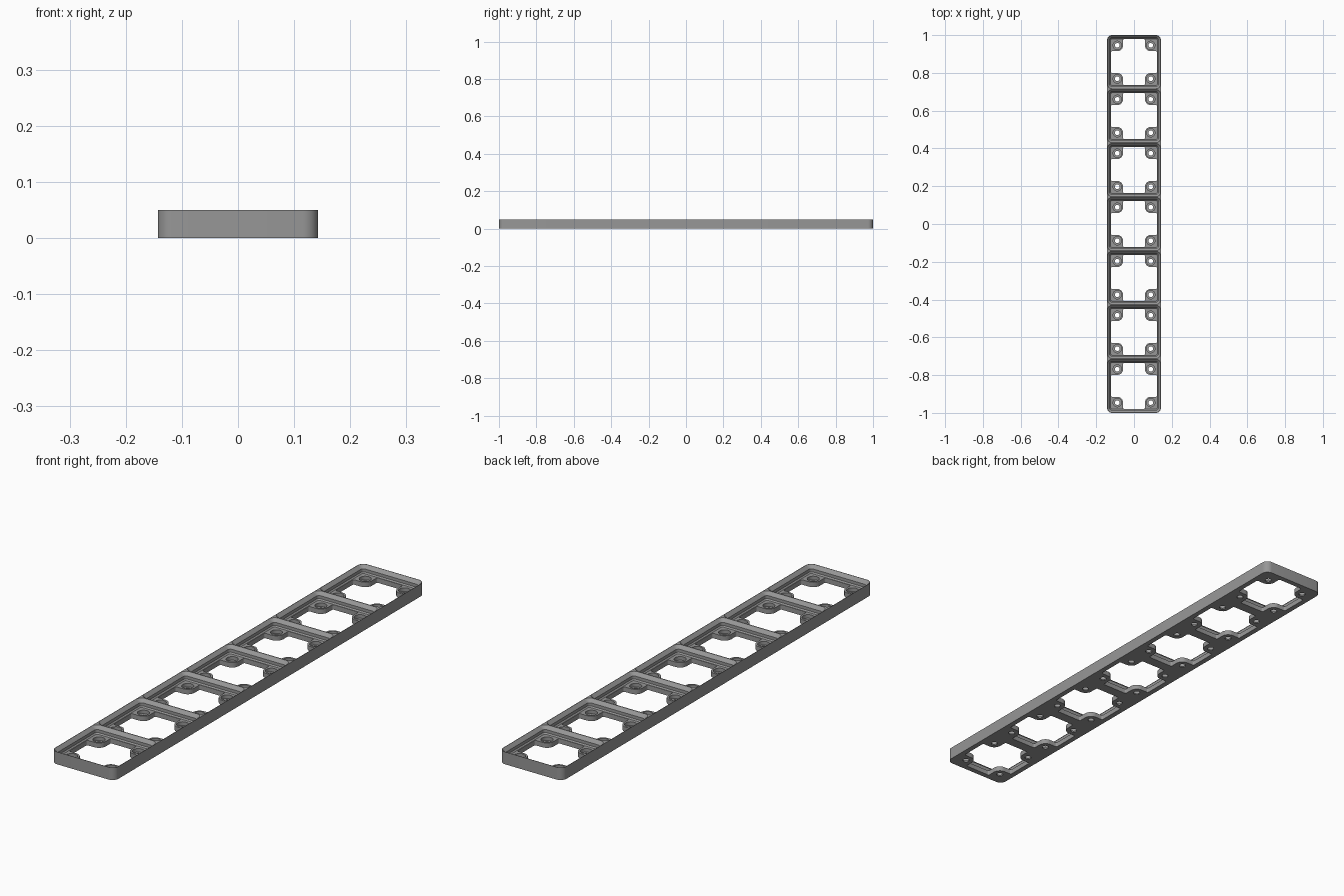
import bpy, bmesh, math

if "Cube" in bpy.data.objects:
    bpy.data.objects.remove(bpy.data.objects["Cube"])

MM = 2 / 294                  # the plate is 294 mm long, seven 42 mm cells
HEIGHT, FLOOR = 0.0503, 0.0200
CELLS = [(i - 3) * 42 * MM for i in range(7)]
HOLE = 13 * MM                # hole distance from cell centre

grey = bpy.data.materials.new("mid grey")
grey.diffuse_color = (0.31, 0.31, 0.31, 1)
grey.use_nodes = True
grey.node_tree.nodes["Principled BSDF"].inputs["Base Color"].default_value = grey.diffuse_color


def arc(cx, cy, r, a0, a1, n=8):
    """Points on an arc, angles in degrees."""
    return [(cx + r * math.cos(math.radians(a0 + (a1 - a0) * i / n)),
             cy + r * math.sin(math.radians(a0 + (a1 - a0) * i / n)))
            for i in range(n + 1)]


def rounded_rect(hx, hy, r):
    pts = []
    for k, (sx, sy) in enumerate([(1, 1), (-1, 1), (-1, -1), (1, -1)]):
        pts += arc(sx * (hx - r), sy * (hy - r), r, 90 * k, 90 * k + 90)
    return pts


def circle(r):
    return arc(0, 0, r, 0, 360, 32)[:-1]


def opening_outline():
    """Square opening with a rounded pad left standing in each corner."""
    half, pad, rp, rf = 0.1213, 0.0580, HOLE - 0.0580, 0.006
    # one corner, from the right-hand wall round the pad to the back wall
    corner = arc(half - rf, pad - rf, rf, 0, 90, 4)
    corner += arc(pad + rp, pad + rp, rp, 270, 180)
    corner += arc(pad - rf, half - rf, rf, 0, 90, 4)
    pts = []
    for k in range(4):
        c, s = [(1, 0), (0, 1), (-1, 0), (0, -1)][k]
        pts += [(c * x - s * y, s * x + c * y) for x, y in corner]
    return pts


def loft(name, rings, places=((0, 0),)):
    """Closed solids through stacked outlines [(outline, z)], one per place."""
    bm = bmesh.new()
    for px, py in places:
        loops = [[bm.verts.new((x + px, y + py, z)) for x, y in pts] for pts, z in rings]
        n = len(loops[0])
        for lo, hi in zip(loops, loops[1:]):
            for i in range(n):
                j = (i + 1) % n
                bm.faces.new((lo[i], lo[j], hi[j], hi[i]))
        bm.faces.new(loops[0][::-1])
        bm.faces.new(loops[-1])
    bmesh.ops.recalc_face_normals(bm, faces=bm.faces[:])
    mesh = bpy.data.meshes.new(name)
    bm.to_mesh(mesh)
    bm.free()
    mesh.materials.append(grey)
    obj = bpy.data.objects.new(name, mesh)
    bpy.context.collection.objects.link(obj)
    return obj


# solid plate with rounded vertical corners
outer = rounded_rect(21 * MM, 1.0, 4 * MM)
plate = loft("grid_plate", [(outer, 0), (outer, HEIGHT)])


# stepped seat of each cell: small slope, upright wall, large slope
def seat(inset, r):
    h = (21 - inset) * MM
    return rounded_rect(h, h, r * MM)


seats = loft("seat_cutter", [
    (seat(2.85, 1.15), FLOOR),
    (seat(2.15, 1.85), FLOOR + 0.7 * MM),
    (seat(2.15, 1.85), FLOOR + 2.5 * MM),
    (seat(0.25, 3.75), HEIGHT),
    (seat(0.25, 3.75), HEIGHT + 0.02)], [(0, y) for y in CELLS])

# openings through the floor, leaving the corner pads
outline = opening_outline()
openings = loft("opening_cutter", [(outline, -0.02), (outline, FLOOR + 0.003)],
                [(0, y) for y in CELLS])

# stepped round holes in the pads
wide, narrow = circle(0.0225), circle(0.0125)
holes = loft("hole_cutter", [(narrow, -0.02), (narrow, 0.0055), (wide, 0.0055),
                             (wide, FLOOR + 0.004)],
             [(sx * HOLE, y + sy * HOLE) for y in CELLS for sx in (-1, 1) for sy in (-1, 1)])

cutters = [seats, openings, holes]
for c in cutters:
    c.hide_render = True
    mod = plate.modifiers.new(c.name, 'BOOLEAN')
    mod.operation, mod.solver, mod.object = 'DIFFERENCE', 'EXACT', c

# bake the cuts and drop the cutters
bpy.context.view_layer.update()
graph = bpy.context.evaluated_depsgraph_get()
plate_mesh = bpy.data.meshes.new_from_object(plate.evaluated_get(graph))
plate.modifiers.clear()
plate.data = plate_mesh
for c in cutters:
    bpy.data.objects.remove(c)

bpy.context.view_layer.objects.active = plate
plate.select_set(True)
bpy.ops.object.shade_smooth_by_angle(angle=math.radians(30))
